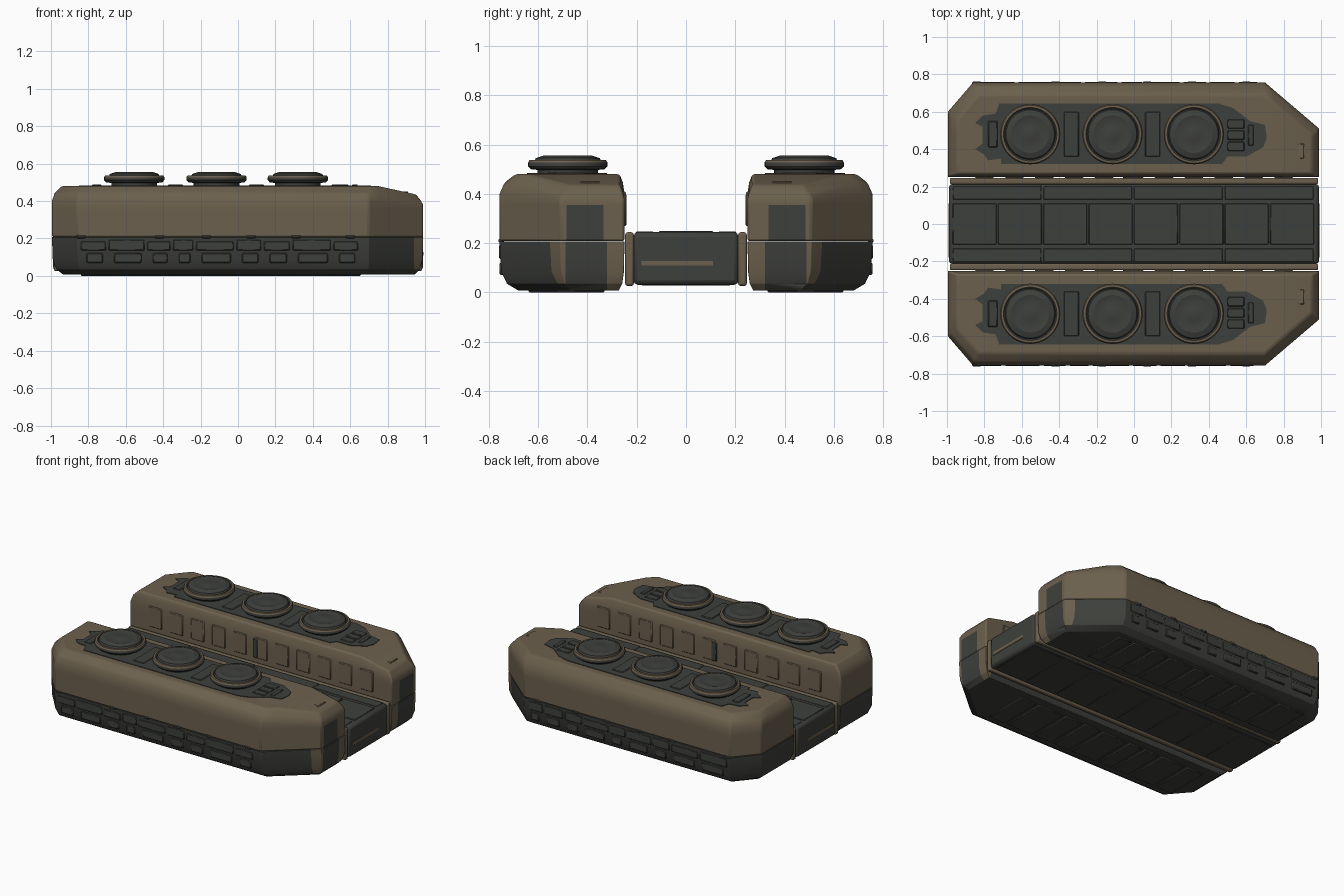
import bpy, bmesh, math, random
from mathutils import Vector

if "Cube" in bpy.data.objects:
    bpy.data.objects.remove(bpy.data.objects["Cube"])

random.seed(4)


def mat(name, rgb):
    m = bpy.data.materials.new(name)
    m.diffuse_color = (*rgb, 1)
    m.use_nodes = True
    m.node_tree.nodes["Principled BSDF"].inputs["Base Color"].default_value = m.diffuse_color
    return m


BROWN = mat("olive brown", (0.150, 0.118, 0.075))
DARK = mat("dark grey green", (0.048, 0.051, 0.045))


def finish(name, bm, bevel=0.0, segs=2, mats=(BROWN, DARK)):
    bmesh.ops.recalc_face_normals(bm, faces=bm.faces)
    me = bpy.data.meshes.new(name)
    bm.to_mesh(me)
    bm.free()
    for m in mats:
        me.materials.append(m)
    ob = bpy.data.objects.new(name, me)
    bpy.context.collection.objects.link(ob)
    if bevel:
        b = ob.modifiers.new("bevel", 'BEVEL')
        b.width, b.segments = bevel, segs
        b.limit_method, b.angle_limit = 'ANGLE', math.radians(28)
    bpy.ops.object.select_all(action='DESELECT')
    ob.select_set(True)
    bpy.context.view_layer.objects.active = ob
    bpy.ops.object.shade_smooth_by_angle(angle=math.radians(32))
    return ob


def add_box(bm, x0, x1, y0, y1, z0, z1, mi=1):
    v = [bm.verts.new((x, y, z)) for z in (z0, z1)
         for x, y in ((x0, y0), (x1, y0), (x1, y1), (x0, y1))]
    for q in ((3, 2, 1, 0), (4, 5, 6, 7), (0, 1, 5, 4), (1, 2, 6, 5), (2, 3, 7, 6), (3, 0, 4, 7)):
        bm.faces.new([v[i] for i in q]).material_index = mi


def inset(pts, d, weights):
    # move every edge of a counter-clockwise outline inward, then re-intersect
    lines = []
    for i, p in enumerate(pts):
        a, b = Vector(p), Vector(pts[(i + 1) % len(pts)])
        t = (b - a).normalized()
        lines.append((a + Vector((-t.y, t.x)) * d * weights[i], t))
    out = []
    for i in range(len(pts)):
        (p, t), (q, u) = lines[i - 1], lines[i]
        w = q - p
        s = (w.x * u.y - w.y * u.x) / (t.x * u.y - t.y * u.x)
        out.append(p + t * s)
    return out


def loft(levels):
    bm = bmesh.new()
    rings = [[bm.verts.new((p.x, p.y, z)) for p in inset(FOOT, d, WEIGHT)] for z, d in levels]
    n = len(FOOT)
    for a, b in zip(rings, rings[1:]):
        for i in range(n):
            bm.faces.new((a[i], a[(i + 1) % n], b[(i + 1) % n], b[i]))
    bm.faces.new(rings[0][::-1])
    bm.faces.new(rings[-1])
    return bm


def cut(bm, co, no):
    bmesh.ops.bisect_plane(bm, geom=bm.verts[:] + bm.edges[:] + bm.faces[:], plane_co=co, plane_no=no)


def mirror(bm, s):
    for v in bm.verts:
        v.co.y *= s


FOOT = [(-0.995, 0.25), (0.99, 0.25), (0.99, 0.51), (0.70, 0.757), (-0.86, 0.757), (-0.995, 0.60)]
WEIGHT = [0.3, 0.6, 0.8, 1, 1, 0.8]
PATCH = [(-0.85, 0.40), (-0.80, 0.37), (-0.78, 0.34), (-0.71, 0.35), (-0.71, 0.32), (0.47, 0.32),
         (0.50, 0.36), (0.60, 0.36), (0.69, 0.41), (0.71, 0.46), (0.70, 0.53), (0.62, 0.55),
         (0.53, 0.62), (0.45, 0.645), (-0.72, 0.645), (-0.74, 0.59), (-0.81, 0.58), (-0.85, 0.54),
         (-0.81, 0.52), (-0.81, 0.43)]
PROFILE = [(0.122, 0.475), (0.122, 0.497), (0.15, 0.50), (0.161, 0.512), (0.161, 0.527),
           (0.155, 0.537), (0.143, 0.538), (0.136, 0.532), (0.130, 0.545), (0.10, 0.555),
           (0.085, 0.551), (0.04, 0.551), (0.03, 0.554)]

for side, s in (("right", -1), ("left", 1)):
    # upper hull with sloped nose and dark nose panel
    bm = loft([(0.208, 0.0), (0.40, 0.0), (0.445, 0.02), (0.48, 0.065)])
    cut(bm, (0.75, 0, 0), (1, 0, 0))
    cut(bm, (0, 0.335, 0), (0, 1, 0))
    cut(bm, (0, 0.485, 0), (0, 1, 0))
    cut(bm, (0, 0, 0.355), (0, 0, 1))
    bm.normal_update()
    for f in bm.faces:
        c = f.calc_center_median()
        f.material_index = int(f.normal.x > 0.9 and c.z < 0.355 and 0.335 < c.y < 0.485)
    for v in bm.verts:
        if v.co.x > 0.75 and v.co.z > 0.38:
            v.co.z -= (v.co.x - 0.75) * 0.22 * min(1, (v.co.z - 0.36) / 0.1)
    mirror(bm, s)
    finish(side + "_upper_hull", bm, 0.018)

    # lower hull, dark with brown nose trim
    bm = loft([(0.008, 0.075), (0.035, 0.03), (0.085, 0.006), (0.207, 0.0)])
    cut(bm, (0.94, 0, 0), (1, 0, 0))
    cut(bm, (0, 0.32, 0), (0, 1, 0))
    cut(bm, (0, 0.49, 0), (0, 1, 0))
    bm.normal_update()
    for f in bm.faces:
        c = f.calc_center_median()
        trim = c.x > 0.94 and f.normal.z > -0.8 and not 0.32 < c.y < 0.49
        f.material_index = 0 if trim else 1
    mirror(bm, s)
    finish(side + "_lower_hull", bm, 0.01)

    # skirt plates, clips and belly plates
    bm = bmesh.new()
    x = -0.84
    while x < 0.6:
        w = random.uniform(0.12, 0.24)
        e = min(x + w, 0.69)
        add_box(bm, x, e - 0.015, 0.735, 0.759, 0.135, random.choice((0.185, 0.195)))
        add_box(bm, x + 0.03, e - 0.03, 0.735, 0.757, 0.07, 0.122)
        add_box(bm, x, e - 0.02, 0.33, 0.64, 0.0, 0.02)
        x = e
    for x in (-0.84, -0.42, -0.17, 0.07, 0.31, 0.6):
        add_box(bm, x - 0.025, x + 0.025, 0.74, 0.761, 0.2, 0.218)
    mirror(bm, s)
    finish(side + "_skirt_plates", bm, 0.005, 1)

    # inner wall ribs
    bm = bmesh.new()
    for i in range(11):
        x = -0.85 + i * 0.16
        add_box(bm, x, x + 0.10, 0.244, 0.262, 0.27, 0.41, 0)
    add_box(bm, -0.06, -0.02, 0.242, 0.262, 0.27, 0.40, 1)
    mirror(bm, s)
    finish(side + "_inner_wall_panels", bm, 0.005, 1)

    # dark deck patch
    bm = bmesh.new()
    f = bm.faces.new([bm.verts.new((px, py, 0.476)) for px, py in PATCH])
    r = bmesh.ops.extrude_face_region(bm, geom=[f])
    for v in r["geom"]:
        if isinstance(v, bmesh.types.BMVert):
            v.co.z = 0.484
    mirror(bm, s)
    finish(side + "_deck_patch", bm, mats=(DARK,))

    # small deck boxes between the launch caps and a nose hatch
    bm = bmesh.new()
    for x in (-0.335, 0.1):
        add_box(bm, x - 0.04, x + 0.04, 0.36, 0.60, 0.475, 0.489)
    for y in (0.39, 0.45, 0.51):
        add_box(bm, 0.50, 0.59, y, y + 0.05, 0.475, 0.489)
    add_box(bm, 0.61, 0.64, 0.42, 0.53, 0.475, 0.489)
    add_box(bm, -0.78, -0.73, 0.41, 0.55, 0.475, 0.489)
    add_box(bm, 0.86, 0.91, 0.35, 0.43, 0.42, 0.452, 0)
    mirror(bm, s)
    finish(side + "_deck_boxes", bm, 0.004, 1)

    # round launch caps
    for k, cx in enumerate((-0.555, -0.115, 0.32)):
        bm = bmesh.new()
        n = 40
        rings = [[bm.verts.new((cx + r * math.cos(2 * math.pi * i / n),
                                s * 0.48 + r * math.sin(2 * math.pi * i / n), z))
                  for i in range(n)] for r, z in PROFILE]
        for j, (a, b) in enumerate(zip(rings, rings[1:])):
            for i in range(n):
                f = bm.faces.new((a[i], a[(i + 1) % n], b[(i + 1) % n], b[i]))
                f.material_index = 0 if j in (4, 5) else 1
        bm.faces.new(rings[-1]).material_index = 1
        bm.faces.new(rings[0][::-1]).material_index = 1
        finish(f"{side}_round_cap_{k + 1}", bm)

    # brown rail beside the centre deck
    bm = bmesh.new()
    add_box(bm, -0.985, 0.985, 0.212, 0.247, 0.026, 0.244, 0)
    mirror(bm, s)
    finish(side + "_centre_rail", bm, 0.01)

# centre deck slab
bm = bmesh.new()
add_box(bm, -0.99, 0.99, -0.214, 0.214, 0.03, 0.244)
finish("centre_deck", bm, 0.02)

# centre deck plates, top and bottom, edge strips
bm = bmesh.new()
for i in range(8):
    x = -0.97 + i * 0.2425
    add_box(bm, x, x + 0.235, -0.11, 0.11, 0.235, 0.249)
    add_box(bm, x, x + 0.235, -0.18, 0.18, 0.027, 0.04)
for y in (-0.205, 0.13):
    for i in range(4):
        x = -0.97 + i * 0.485
        add_box(bm, x, x + 0.475, y, y + 0.075, 0.235, 0.247)
finish("centre_deck_plates", bm, 0.004, 1)

# brown stripes on the deck ends
bm = bmesh.new()
for x in (-0.993, 0.985):
    add_box(bm, x, x + 0.008, -0.18, 0.11, 0.108, 0.128, 0)
finish("deck_end_stripes", bm)
